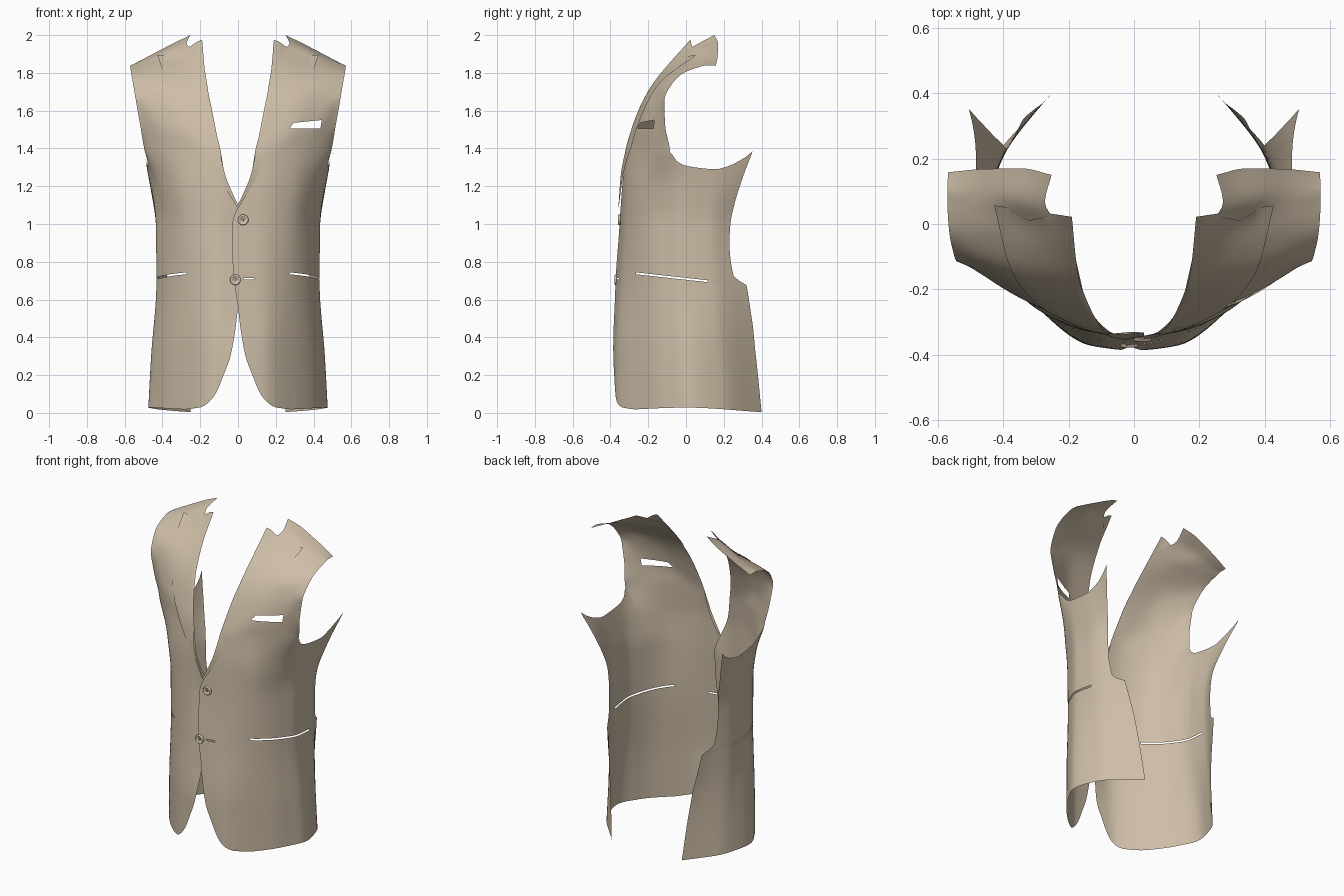
import bpy, bmesh, math
from mathutils import Vector
from mathutils.bvhtree import BVHTree

if "Cube" in bpy.data.objects:
    bpy.data.objects.remove(bpy.data.objects["Cube"])

cloth = bpy.data.materials.new("tan_cloth")
cloth.diffuse_color = (0.61, 0.51, 0.385, 1)
cloth.use_nodes = True
cloth.node_tree.nodes["Principled BSDF"].inputs["Base Color"].default_value = cloth.diffuse_color


def curve(keys, vals, t):
    """Monotone cubic through tuples."""
    n = len(keys)
    t = min(max(t, keys[0]), keys[-1])
    i = 0
    while i < n - 2 and t > keys[i + 1]:
        i += 1
    h = keys[i + 1] - keys[i]
    s = (t - keys[i]) / h
    out = []
    for c in range(len(vals[0])):
        def d(k):
            return (vals[k + 1][c] - vals[k][c]) / (keys[k + 1] - keys[k])

        def m(k):
            if k == 0:
                return d(0)
            if k == n - 1:
                return d(n - 2)
            a, b = d(k - 1), d(k)
            return 0 if a * b <= 0 else 2 * a * b / (a + b)
        a, b = vals[i][c], vals[i + 1][c]
        out.append(a + (b - a) * s * s * (3 - 2 * s)
                   + h * m(i) * s * (1 - s) ** 2 - h * m(i + 1) * s * s * (1 - s))
    return out


def table(rows, t):
    return curve([r[0] for r in rows], [r[1:] for r in rows], t)


# Horizontal sections: z, then (x, y) from centre front round to the back edge
SECT = [
    (0.00, -.03, -.385, .13, -.372, .30, -.25, .42, -.10, .475, .03, .43, .19, .25, .40),
    (0.30, -.03, -.392, .13, -.372, .30, -.25, .41, -.11, .460, .02, .425, .17, .275, .375),
    (0.69, -.03, -.375, .13, -.347, .29, -.25, .39, -.12, .432, .00, .425, .13, .34, .32),
    (1.00, -.03, -.352, .13, -.332, .29, -.255, .39, -.12, .435, .00, .435, .12, .375, .28),
    (1.20, -.03, -.345, .13, -.328, .30, -.258, .425, -.105, .458, .00, .465, .14, .44, .305),
    (1.38, -.03, -.325, .13, -.312, .30, -.25, .492, -.085, .495, .02, .50, .17, .505, .36)]
FRONT = [(0, .28), (.015, .2), (.04, .16), (.09, .12), (.2, .075), (.3, .04), (.45, .013), (.56, 0),
         (.7, -.02), (.85, -.03), (1.0, -.03), (1.06, -.015), (1.09, 0), (1.26, .07), (1.38, .09)]
BACK = [(0, .4), (.3, .37), (.685, .318), (.70, .28), (.73, .25), (.9, .23), (1.0, .235),
        (1.1, .255), (1.2, .285), (1.3, .32), (1.38, .352)]
ARMHOLE = [(-.085, 1.38), (-.05, 1.335), (0, 1.31), (.1, 1.295), (.17, 1.29), (.25, 1.31),
           (.30, 1.34), (.352, 1.385)]
HEM = [(-.4, .012), (0, .028), (.4, .004)]
# Chest rows, neck edge to armhole
CHEST = [
    [(.125, -.278, 1.52), (.28, -.25, 1.52), (.41, -.19, 1.52), (.517, -.11, 1.52)],
    [(.15, -.225, 1.65), (.30, -.205, 1.65), (.44, -.155, 1.65), (.54, -.115, 1.65)],
    [(.165, -.165, 1.75), (.31, -.145, 1.75), (.46, -.11, 1.745), (.555, -.075, 1.74)],
    [(.18, -.10, 1.83), (.32, -.07, 1.82), (.46, -.04, 1.81), (.565, -.02, 1.795)],
    [(.205, -.03, 1.90), (.33, .0, 1.87), (.46, .03, 1.85), (.57, .06, 1.828)],
    [(.272, .065, 1.955), (.36, .08, 1.925), (.46, .10, 1.88), (.57, .11, 1.84)],
    [(.252, .15, 2.0), (.345, .17, 1.955), (.46, .168, 1.895), (.568, .158, 1.838)]]
NF, NS, NB, NC = 24, 22, 64, 42


def section(z):
    v = table(SECT, z)
    return [(v[2 * i], v[2 * i + 1]) for i in range(7)]


def solve(pts, axis, target, lo, hi):
    for _ in range(18):
        mid = (lo + hi) / 2
        if curve(range(7), pts, mid)[axis] < target:
            lo = mid
        else:
            hi = mid
    return (lo + hi) / 2


def panel_rows():
    top = section(1.33)
    s_end = solve(top, 1, .345, 3, 6)
    ztop = [table(ARMHOLE, curve(range(7), top, 3 + (s_end - 3) * k / NS)[1])[0]
            for k in range(NS + 1)]
    ztop[0], ztop[-1] = 1.38, 1.385
    rows = []
    for r in range(NB + 1):
        z0 = 1.38 * (r / NB) ** 1.3
        row = []
        for c in range(NF + NS + 1):
            k = c - NF
            z = z0
            if k > 0 and z0 > .9:
                z = .9 + (z0 - .9) * (ztop[k] - .9) / .48
            if k <= 0 and c:
                pass                       # front columns share one section
            else:
                pts = section(z)
            if c == 0:
                s0 = solve(pts, 0, table(FRONT, z)[0], 0, 3)
            if k > 0:
                s = 3 + (solve(pts, 1, table(BACK, z)[0], 3, 6) - 3) * k / NS
            else:
                s = s0 + (3 - s0) * c / NF
            x, y = curve(range(7), pts, s)
            row.append((x, y, z + table(HEM, y)[0] * max(0, 1 - z / .3)))
        rows.append(row)
    chest = []
    cols = []
    for c in range(NF + 1):
        ctrl = [rows[-2][c], rows[-1][c]] + [curve(range(4), q, 3 * c / NF) for q in CHEST]
        cols.append([curve([-.21, 0, 1, 2, 3, 4, 5, 6, 7], ctrl, 7 * k / NC) for k in range(1, NC + 1)])
    for k in range(NC):
        chest.append([cols[c][k] for c in range(NF + 1)])
    return rows + chest


def grid_mesh(rows, sign):
    bm = bmesh.new()
    vs = [[bm.verts.new((sign * p[0], p[1], p[2])) for p in row] for row in rows]
    for a, b in zip(vs, vs[1:]):
        for i in range(min(len(a), len(b)) - 1):
            q = [a[i], a[i + 1], b[i + 1], b[i]]
            bm.faces.new(q if sign > 0 else q[::-1])
    return bm


def cut_slot(bm, planes):
    """Cut an opening bounded by four outward planes (point, normal)."""
    planes = [(Vector(p), Vector(n).normalized()) for p, n in planes]

    def near(margin):
        return [f for f in bm.faces
                if all((f.calc_center_median() - p).dot(n) < margin for p, n in planes)]
    for p, n in planes:
        fs = near(.07)
        geom = fs + list({e for f in fs for e in f.edges}) + list({v for f in fs for v in f.verts})
        bmesh.ops.bisect_plane(bm, geom=geom, dist=1e-5, plane_co=p, plane_no=n)
    bmesh.ops.delete(bm, geom=near(0), context='FACES')


def finish(bm, name):
    me = bpy.data.meshes.new(name)
    bm.to_mesh(me)
    bm.free()
    me.materials.append(cloth)
    for p in me.polygons:
        p.use_smooth = True
    ob = bpy.data.objects.new(name, me)
    bpy.context.collection.objects.link(ob)
    return ob


# Lapel edges, (x, y, z) from the button up
INNER = [(-.005, -.358, 1.09), (.068, -.345, 1.26), (.102, -.312, 1.42), (.137, -.25, 1.6),
         (.172, -.145, 1.78), (.19, .022, 1.975)]
OUTER = [(.005, -.356, 1.09), (.10, -.335, 1.24), (.23, -.285, 1.42), (.33, -.2, 1.63),
         (.385, -.11, 1.77), (.427, .057, 1.896)]


def lapel(sign, tree):
    rows = []
    for r in range(41):
        t = 5 * r / 40
        a, b = Vector(curve(range(6), INNER, t)), Vector(curve(range(6), OUTER, t))
        row = []
        for c in range(19):
            u = c / 18
            p = a.lerp(b, u)
            p.z -= .042 * max(0, 1 - abs(u - .555) / .445) * max(0, t - 4)   # peak notch
            hit = tree.ray_cast(Vector((sign * p.x, -1, p.z)), Vector((0, 1, 0)))[0]
            if hit and hit.y < .12:
                p.y = min(p.y, hit.y - .006)
            row.append(p)
        rows.append(row)
    return grid_mesh(rows, sign)


base = panel_rows()
for sign, side in ((1, "left"), (-1, "right")):
    rows = base
    if sign < 0:   # this side tucks under at the centre front
        rows = [[(x, y + .02 * min(1, max(0, 1 - x / .1)) * min(1, max(0, (1.2 - z) / .2))
                  * min(1, max(0, (z - .3) / .2)), z) for x, y, z in row] for row in base]
    bm = grid_mesh(rows, sign)
    tree = BVHTree.FromBMesh(bm)
    # hip pocket slit
    cut_slot(bm, [((0, -.075, .723), (0, .11, 1)), ((0, -.075, .713), (0, -.11, -1)),
                  ((0, -.265, .72), (0, -1, 0)), ((0, .115, .72), (0, 1, 0))])
    if sign > 0:
        # chest pocket opening and lower buttonhole
        cut_slot(bm, [((.37, 0, 1.543), (-.1, 0, 1)), ((.37, 0, 1.505), (0, 0, -1)),
                      ((.27, 0, 1.505), (-.03, 0, .025)), ((.44, 0, 1.53), (1, 0, -.15))])
        cut_slot(bm, [((.05, 0, .714), (0, 0, 1)), ((.05, 0, .706), (0, 0, -1)),
                      ((.03, 0, .71), (-1, 0, 0)), ((.085, 0, .71), (1, 0, 0))])
    finish(bm, side + "_front_panel")
    finish(lapel(sign, tree), side + "_lapel")


# Buttons: turned profile with a raised rim, and cross stitching
def button(name, x, y, z):
    prof = [(0, -.004), (.016, -.004), (.019, -.009), (.024, -.010), (.028, -.006), (.028, .002)]
    bm = bmesh.new()
    n = 28
    rings = [[bm.verts.new((max(r, .0005) * math.cos(2 * math.pi * i / n), h,
                            max(r, .0005) * math.sin(2 * math.pi * i / n))) for i in range(n)]
             for r, h in prof]
    for a, b in zip(rings, rings[1:]):
        for i in range(n):
            j = (i + 1) % n
            bm.faces.new((a[i], b[i], b[j], a[j]))
    bm.faces.new(rings[0])
    for sx, sz in ((.016, .003), (.003, .016)):
        res = bmesh.ops.create_cube(bm, size=1)
        for v in res["verts"]:
            v.co = Vector((v.co.x * sx, v.co.y * .004 - .005, v.co.z * sz))
    bmesh.ops.recalc_face_normals(bm, faces=bm.faces)
    ob = finish(bm, name)
    ob.location = (x, y, z)


button("upper_button", .027, -.35, 1.022)
button("lower_button", -.014, -.368, .705)
